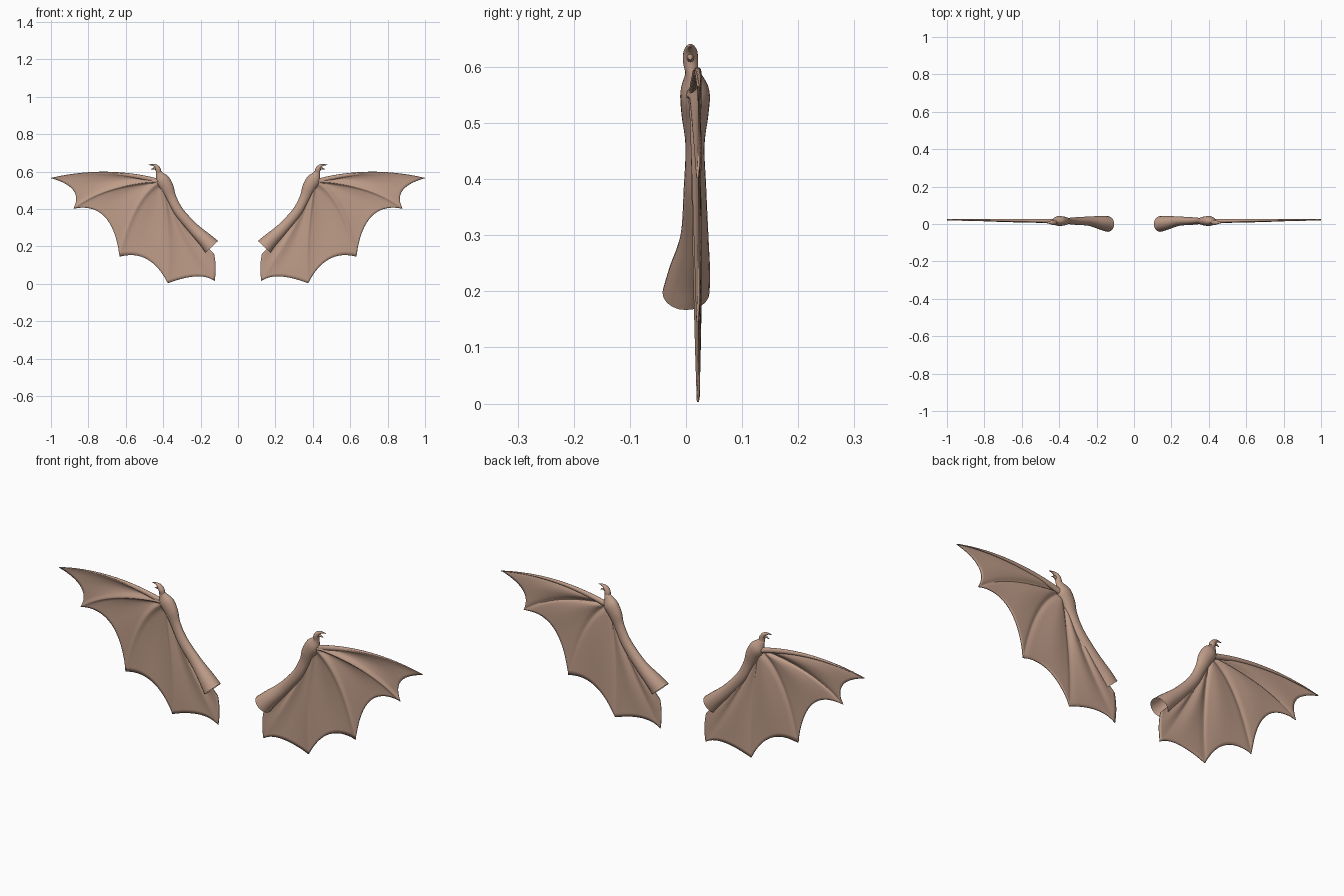
import bpy, bmesh, math
from mathutils import Vector

if "Cube" in bpy.data.objects:
    bpy.data.objects.remove(bpy.data.objects["Cube"])

skin = bpy.data.materials.new("tan_skin")
skin.diffuse_color = (0.52, 0.335, 0.25, 1)
skin.use_nodes = True
skin.node_tree.nodes["Principled BSDF"].inputs["Base Color"].default_value = skin.diffuse_color


def finish(name, bm, thickness=0):
    """Turn a bmesh into a smooth object mirrored to the other wing."""
    bmesh.ops.remove_doubles(bm, verts=bm.verts, dist=1e-5)
    bmesh.ops.recalc_face_normals(bm, faces=bm.faces)
    me = bpy.data.meshes.new(name)
    bm.to_mesh(me)
    bm.free()
    me.materials.append(skin)
    ob = bpy.data.objects.new(name, me)
    bpy.context.collection.objects.link(ob)
    if thickness:
        m = ob.modifiers.new("Thickness", 'SOLIDIFY')
        m.thickness, m.offset = thickness, 0
    ob.modifiers.new("Mirror", 'MIRROR').use_mirror_merge = False
    for p in me.polygons:
        p.use_smooth = True
    return ob


def grid(bm, rows):
    vs = [[bm.verts.new(p) for p in r] for r in rows]
    for a, b in zip(vs, vs[1:]):
        for i in range(len(a) - 1):
            bm.faces.new((a[i], a[i + 1], b[i + 1], b[i]))


def spline(keys, steps):
    """Catmull-Rom through tuples of any length."""
    keys = [Vector(k) for k in keys]
    pts = [2 * keys[0] - keys[1]] + keys + [2 * keys[-1] - keys[-2]]
    out = []
    for a, b, c, d in zip(pts, pts[1:], pts[2:], pts[3:]):
        for i in range(steps):
            t = i / steps
            out.append(0.5 * (2 * b + (c - a) * t + (2 * a - 5 * b + 4 * c - d) * t * t
                              + (3 * b - a - 3 * c + d) * t ** 3))
    return out + [keys[-1]]


def sweep(name, keys, steps=5, sides=20):
    """Elliptical tube; each key is x, z, y, in-plane radius, depth radius."""
    pts = spline(keys, steps)
    rows = []
    for i, p in enumerate(pts):
        t = pts[min(i + 1, len(pts) - 1)] - pts[max(i - 1, 0)]
        n = Vector((-t[1], t[0])).normalized()
        ring = []
        for k in range(sides + 1):
            a = 2 * math.pi * k / sides
            r = p[3] * math.cos(a)
            ring.append((p[0] + n.x * r, p[2] + p[4] * math.sin(a), p[1] + n.y * r))
        rows.append(ring)
    bm = bmesh.new()
    grid(bm, rows)
    return finish(name, bm)


# Finger bones: curved lines in the x-z plane from the wrist to each tip
WRIST = Vector((0.41, 0.55))
FINGERS = [(Vector(c), Vector(t)) for c, t in (
    ((0.70, 0.632), (1.0, 0.565)),
    ((0.715, 0.532), (0.88, 0.402)),
    ((0.56, 0.47), (0.633, 0.145)),
    ((0.358, 0.24), (0.375, 0.003)),
    ((0.30, 0.27), (0.125, 0.015)),
    ((0.34, 0.38), (0.128, 0.16)))]
# Control points of the scalloped edge between neighbouring tips
SCALLOPS = [Vector(c) for c in ((0.82, 0.515), (0.67, 0.445), (0.47, 0.19),
                                (0.20, 0.07), (0.112, 0.09))]
RIDGE = [0.006, 0.010, 0.010, 0.007, 0.0, 0.0]


def bone(i, s):
    c, t = FINGERS[i]
    return WRIST * (1 - s) ** 2 + c * 2 * s * (1 - s) + t * s * s


# Membrane: one fan sector per pair of fingers, billowing backwards between them
bm = bmesh.new()
N = 26
for i, ctrl in enumerate(SCALLOPS):
    rows = []
    mid = (FINGERS[i][1] + FINGERS[i + 1][1]) / 2
    for j in range(N + 1):
        s = j / N
        a, b = bone(i, s), bone(i + 1, s)
        gap = (a - b).length
        row = []
        for k in range(N + 1):
            u = 0.5 - 0.5 * math.cos(math.pi * k / N)
            p = a.lerp(b, u) + (ctrl - mid) * 2 * u * (1 - u) * s * s
            fade = 1 - 0.75 * s
            y = 0.017 + 0.006 * s * s + 0.007 * math.sin(math.pi * u) ** 2 * math.sin(math.pi * s)
            y -= fade * RIDGE[i] * math.exp(-(u * gap / 0.014) ** 2)
            y -= fade * RIDGE[i + 1] * math.exp(-((1 - u) * gap / 0.014) ** 2) if u < 1 else fade * RIDGE[i + 1]
            row.append((p.x, y, p.y))
        rows.append(row)
    grid(bm, rows)
finish("wing_membrane", bm, 0.004)

# Leading finger: tapered bone along the top edge
lead = []
for j in range(9):
    s = j / 8
    p = bone(0, s)
    lead.append((p.x, p.y - 0.006 * (1 - s), 0.016 + 0.009 * s, 0.014 - 0.0125 * s, 0.012 - 0.0105 * s))
sweep("leading_finger", lead, 4, 12)

# Arm: flared open shoulder, slim forearm, swollen wrist
sweep("arm", [(0.14, 0.198, 0.0, 0.046, 0.042), (0.175, 0.235, 0.006, 0.039, 0.037),
              (0.24, 0.298, 0.015, 0.030, 0.025), (0.315, 0.385, 0.016, 0.026, 0.020),
              (0.355, 0.460, 0.016, 0.026, 0.017), (0.378, 0.515, 0.016, 0.034, 0.024),
              (0.403, 0.555, 0.016, 0.036, 0.026), (0.420, 0.585, 0.013, 0.021, 0.015),
              (0.427, 0.602, 0.009, 0.013, 0.011)])

# Thumb claw hooked over the wrist
sweep("thumb_claw", [(0.424, 0.592, 0.010, 0.015, 0.012), (0.427, 0.612, 0.008, 0.014, 0.014),
                     (0.438, 0.628, 0.008, 0.010, 0.012), (0.456, 0.636, 0.008, 0.005, 0.006),
                     (0.478, 0.636, 0.008, 0.001, 0.001)], 5, 14)
# Small lower spur of the thumb
sweep("thumb_spur", [(0.432, 0.615, 0.008, 0.009, 0.008), (0.450, 0.617, 0.008, 0.005, 0.005),
                     (0.464, 0.612, 0.008, 0.001, 0.001)], 4, 10)
